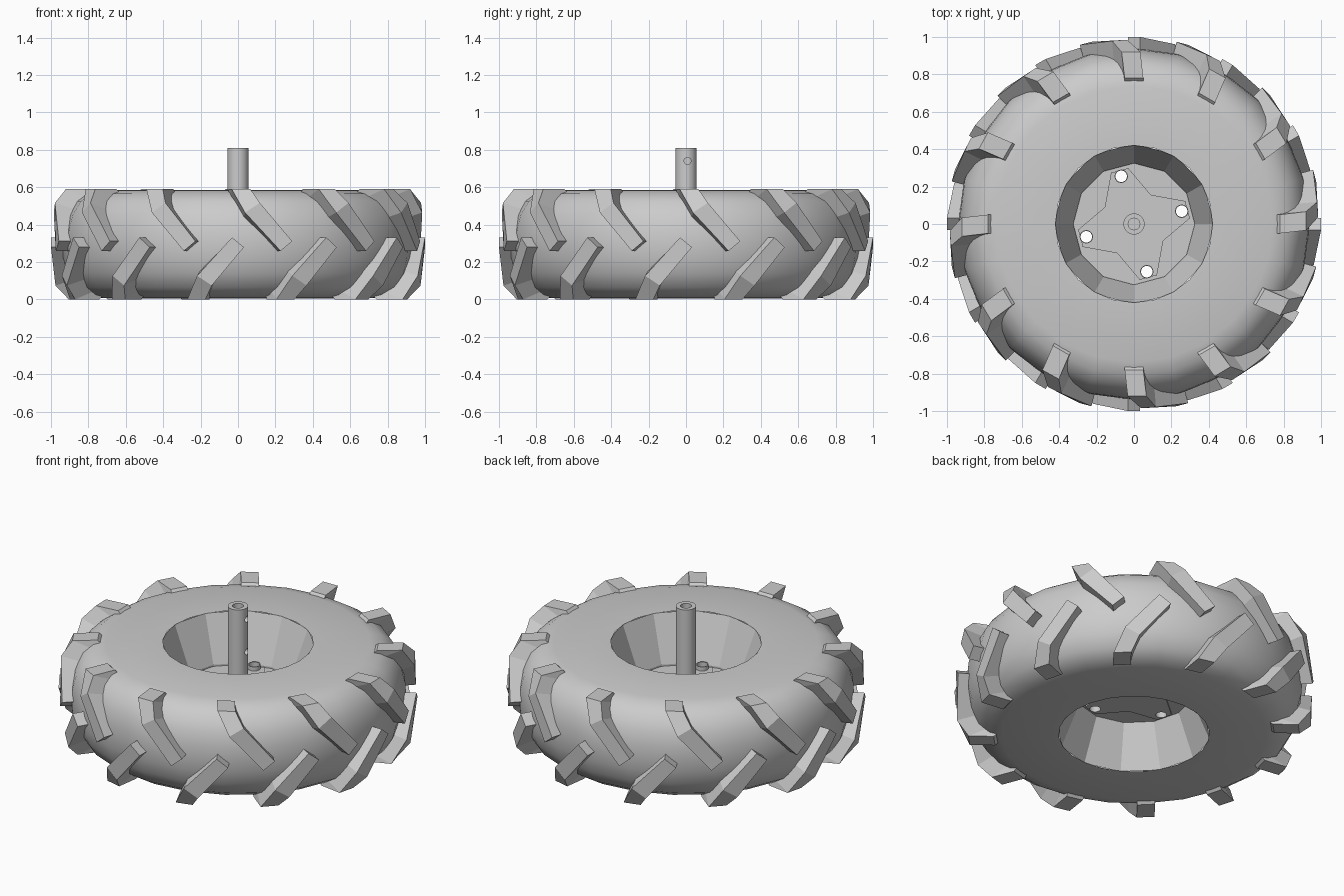
import bpy, bmesh
from math import sin, cos, pi, radians

if "Cube" in bpy.data.objects:
    bpy.data.objects.remove(bpy.data.objects["Cube"])

H = 0.59  # tyre width


def make(name, verts, faces, smooth=None):
    me = bpy.data.meshes.new(name)
    bm = bmesh.new()
    vs = [bm.verts.new(v) for v in verts]
    for f in faces:
        bm.faces.new([vs[i] for i in f])
    bmesh.ops.recalc_face_normals(bm, faces=bm.faces)
    bm.to_mesh(me)
    bm.free()
    ob = bpy.data.objects.new(name, me)
    bpy.context.collection.objects.link(ob)
    if smooth:
        bpy.ops.object.select_all(action='DESELECT')
        bpy.context.view_layer.objects.active = ob
        ob.select_set(True)
        bpy.ops.object.shade_smooth_by_angle(angle=radians(smooth))
    return ob


def lathe(name, profile, n, closed=False, smooth=None):
    m = len(profile)
    verts = [(r * cos(2 * pi * i / n), r * sin(2 * pi * i / n), z)
             for i in range(n) for r, z in profile]
    faces = [(i * m + j, (i + 1) % n * m + j,
              (i + 1) % n * m + (j + 1) % m, i * m + (j + 1) % m)
             for i in range(n) for j in range(m if closed else m - 1)]
    return make(name, verts, faces, smooth)


def prism(name, outline, z0, z1):
    n = len(outline)
    verts = [(x, y, z) for z in (z0, z1) for x, y in outline]
    faces = [tuple(range(n)), tuple(range(n, 2 * n))]
    faces += [(i, (i + 1) % n, (i + 1) % n + n, i + n) for i in range(n)]
    return make(name, verts, faces)


def circle(r, n, cx=0, cy=0):
    return [(cx + r * cos(2 * pi * i / n), cy + r * sin(2 * pi * i / n)) for i in range(n)]


def cut(ob, cutter):
    mod = ob.modifiers.new("cut", 'BOOLEAN')
    mod.object = cutter
    mod.solver = 'EXACT'
    cutter.hide_render = True
    cutter.hide_set(True)


# tyre carcass
half = [(0.42, 0.585), (0.74, 0.583), (0.81, 0.565), (0.87, 0.525),
        (0.915, 0.45), (0.935, 0.37)]
profile = half + [(0.94, H / 2)] + [(r, H - z) for r, z in reversed(half)]
lathe("tyre", profile, 24, smooth=40)

# tread lugs: angle, outer r/z, inner r/z, half-width (tangent, z)
sections = [(0, 1.0, 0.305, 0.90, 0.305, 0.032, -0.026),
            (-10.5, 0.985, 0.10, 0.86, 0.14, 0.040, -0.026),
            (-14, 0.92, 0.0, 0.80, 0.05, 0.050, 0),
            (-15, 0.78, 0.0, 0.75, 0.03, 0.050, 0)]


def lugs(name, flip, offset):
    verts, faces = [], []
    for k in range(12):
        base = len(verts)
        for a, ro, zo, ri, zi, wt, wz in sections:
            phi = radians(a + offset + 30 * k)
            for r, z, s in ((ro, zo, -1), (ro, zo, 1), (ri, zi, 1), (ri, zi, -1)):
                x = r * sin(phi) + s * wt * cos(phi)
                y = -r * cos(phi) + s * wt * sin(phi)
                zz = z + s * wz
                verts.append((x, y, H - zz if flip else zz))
        last = base + 4 * (len(sections) - 1)
        faces += [tuple(range(base, base + 4)), tuple(range(last, last + 4))]
        for i in range(base, last, 4):
            faces += [(i + j, i + (j + 1) % 4, i + 4 + (j + 1) % 4, i + 4 + j)
                      for j in range(4)]
    make(name, verts, faces)


lugs("lower_tread_lugs", False, 0)
lugs("upper_tread_lugs", True, 15)

# conical rim
lathe("rim", [(0.43, 0.583), (0.325, 0.31), (0.325, 0.26), (0.43, 0.007)], 12)

# hub disc with four-armed raised plates and bolt holes
arms = [radians(15 + 90 * i) for i in range(4)]
disc = prism("hub_disc", circle(0.328, 12), 0.262, 0.30)
star = []
for a in arms:
    star += [(0.30 * cos(a - 0.16), 0.30 * sin(a - 0.16)),
             (0.30 * cos(a + 0.16), 0.30 * sin(a + 0.16)),
             (0.18 * cos(a + pi / 4), 0.18 * sin(a + pi / 4))]
plates = [prism("hub_plate_top", star, 0.295, 0.31),
          prism("hub_plate_bottom", star, 0.252, 0.267)]
for i, a in enumerate(arms):
    cx, cy = 0.264 * cos(a), 0.264 * sin(a)
    hole = prism("bolt_hole_cutter", circle(0.031, 16, cx, cy), 0.2, 0.4)
    for part in [disc] + plates:
        cut(part, hole)
    collar = lathe("bolt_collar_%d" % (i + 1),
                   [(0.031, 0.305), (0.036, 0.305), (0.036, 0.335), (0.031, 0.335)],
                   16, closed=True, smooth=30)
    collar.location = (cx, cy, 0)

# axle tube with blind bore and cross holes
axle = lathe("axle_tube", [(0.0001, 0.25), (0.057, 0.25), (0.057, 0.81), (0.031, 0.81),
                           (0.031, 0.30), (0.0001, 0.30)], 20, closed=True, smooth=30)
for z in (0.74, 0.54):
    pin = prism("pin_hole_cutter", circle(0.019, 14), 0, 0.1)
    pin.rotation_euler = (0, pi / 2, 0)
    pin.location = (0, 0.008, z)
    cut(axle, pin)
